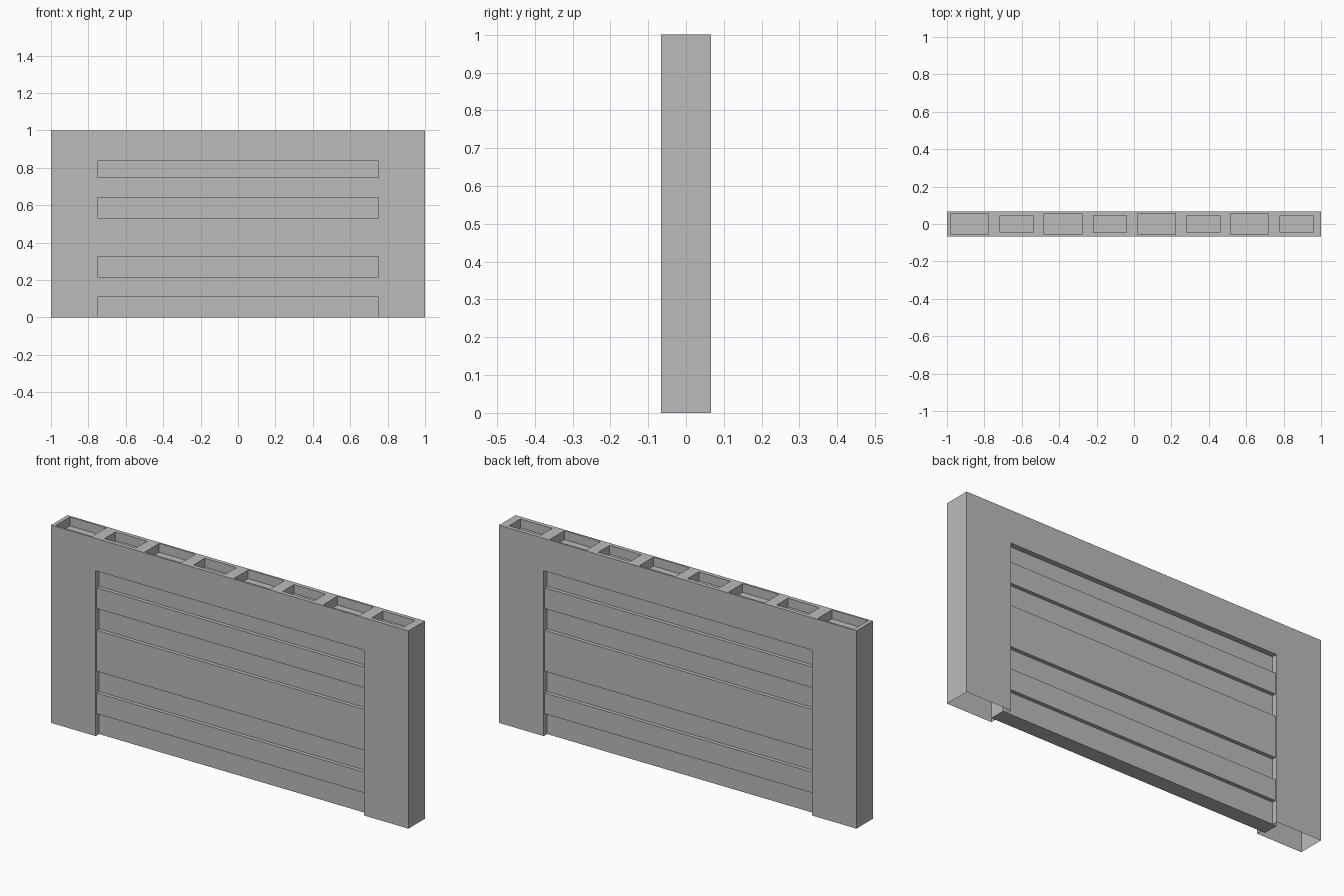
import bpy
import bmesh

if "Cube" in bpy.data.objects:
    bpy.data.objects.remove(bpy.data.objects["Cube"], do_unlink=True)

grey = bpy.data.materials.new("concrete_grey")
grey.use_nodes = True
COLOUR = (0.5, 0.5, 0.5, 1.0)
grey.diffuse_color = COLOUR
grey.node_tree.nodes["Principled BSDF"].inputs["Base Color"].default_value = COLOUR

HALF_Y = 0.066      # half thickness of the frame
OPEN_X = 0.75       # half width of the opening
OPEN_Z = 0.836      # height of the opening


def finish(bm, name):
    bmesh.ops.recalc_face_normals(bm, faces=bm.faces)
    mesh = bpy.data.meshes.new(name)
    bm.to_mesh(mesh)
    bm.free()
    mesh.materials.append(grey)
    obj = bpy.data.objects.new(name, mesh)
    bpy.context.collection.objects.link(obj)
    return obj


def add_box(bm, x0, x1, half_y, z0, z1):
    verts = bmesh.ops.create_cube(bm, size=1)["verts"]
    for v in verts:
        v.co = ((x0 + x1) / 2 + v.co.x * (x1 - x0), v.co.y * 2 * half_y,
                (z0 + z1) / 2 + v.co.z * (z1 - z0))


# Frame: two posts and a lintel, extruded through the thickness
outline = [(-1, 0), (-OPEN_X, 0), (-OPEN_X, OPEN_Z), (OPEN_X, OPEN_Z),
           (OPEN_X, 0), (1, 0), (1, 1), (-1, 1)]
bm = bmesh.new()
face = bm.faces.new([bm.verts.new((x, -HALF_Y, z)) for x, z in outline])
extruded = bmesh.ops.extrude_face_region(bm, geom=[face])["geom"]
bmesh.ops.translate(bm, vec=(0, 2 * HALF_Y, 0),
                    verts=[g for g in extruded if isinstance(g, bmesh.types.BMVert)])
frame = finish(bm, "frame")

# Alternating large and small pockets in the top edge
POCKET_DEPTH = 0.045
bm = bmesh.new()
for i in range(4):
    x = -0.98 + i * 0.499
    add_box(bm, x, x + 0.203, 0.056, 1 - POCKET_DEPTH, 1.1)
    add_box(bm, x + 0.264, x + 0.441, 0.045, 1 - POCKET_DEPTH, 1.1)
cutter = finish(bm, "pocket_cutter")
cutter.hide_render = True

cut = frame.modifiers.new("pockets", "BOOLEAN")
cut.operation = "DIFFERENCE"
cut.solver = "EXACT"
cut.object = cutter
bpy.context.view_layer.objects.active = frame
bpy.ops.object.modifier_apply(modifier=cut.name)
bpy.data.objects.remove(cutter, do_unlink=True)

# The posts are hollow and open at the bottom
bm = bmesh.new()
bm.from_mesh(frame.data)
feet = [f for f in bm.faces if all(v.co.z < 0.001 for v in f.verts)]
bmesh.ops.delete(bm, geom=feet, context="FACES")
bm.to_mesh(frame.data)
bm.free()

# Recessed panel, its ends reaching into the posts
bm = bmesh.new()
add_box(bm, -0.772, 0.772, HALF_Y - 0.027, 0, OPEN_Z + 0.02)
finish(bm, "panel")

# Raised horizontal boards, showing on both sides
for name, z0, z1 in (("lower_board", 0.11, 0.215),
                     ("middle_board", 0.325, 0.532),
                     ("upper_board", 0.642, 0.747)):
    bm = bmesh.new()
    add_box(bm, -0.76, 0.76, HALF_Y - 0.008, z0, z1)
    finish(bm, name)
